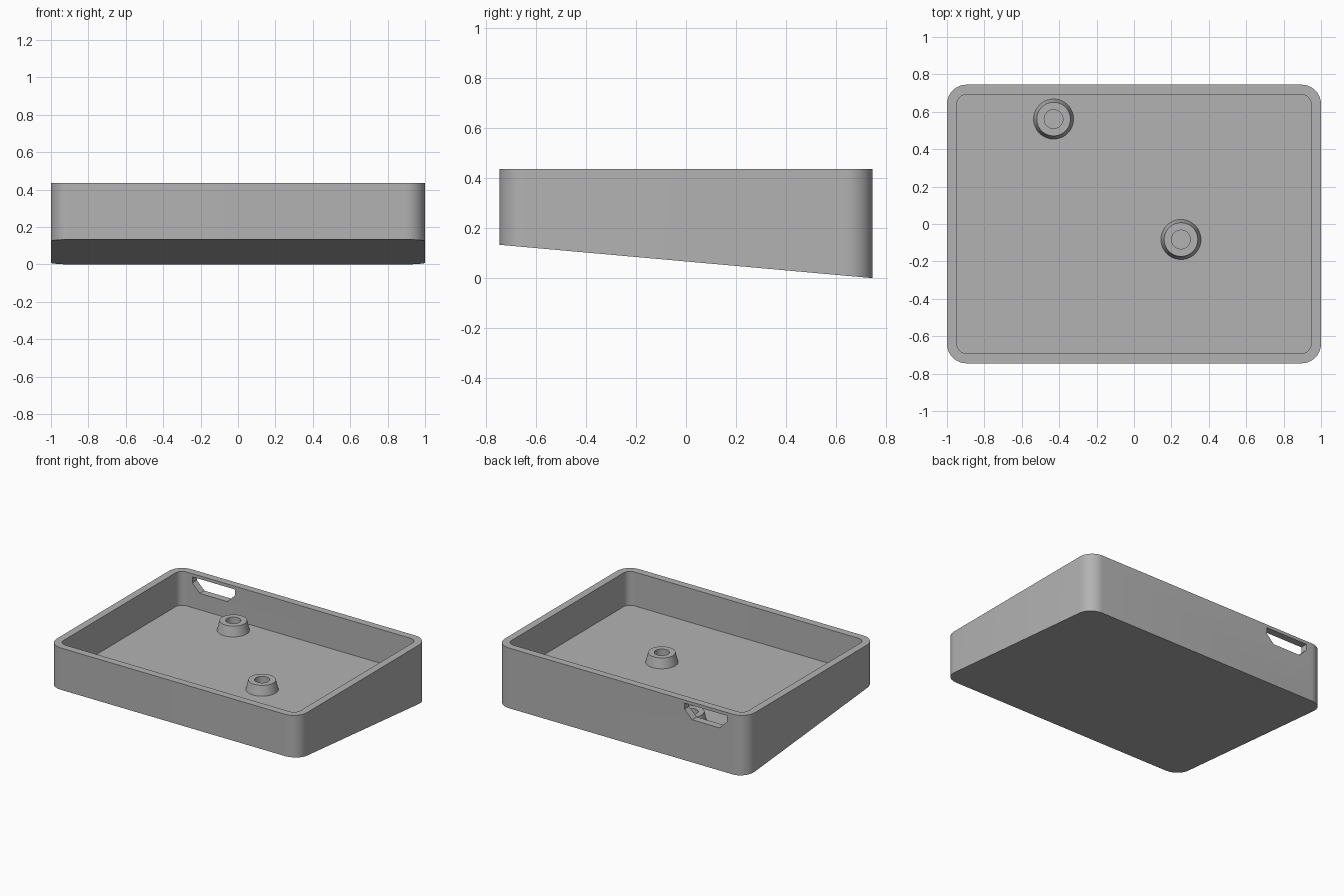
import bpy, bmesh, math
from mathutils import Vector

old = bpy.data.objects.get("Cube")
if old:
    bpy.data.objects.remove(old, do_unlink=True)

grey = bpy.data.materials.new("plain grey")
grey.use_nodes = True
colour = (0.45, 0.45, 0.45, 1)
grey.diffuse_color = colour
grey.node_tree.nodes["Principled BSDF"].inputs["Base Color"].default_value = colour

HALF_X, HALF_Y, TOP, FRONT_Z = 1.0, 0.745, 0.435, 0.133
WALL, RADIUS, FLOOR = 0.053, 0.105, 0.19


def finish(bm, name):
    bmesh.ops.recalc_face_normals(bm, faces=bm.faces)
    mesh = bpy.data.meshes.new(name)
    bm.to_mesh(mesh)
    bm.free()
    mesh.materials.append(grey)
    ob = bpy.data.objects.new(name, mesh)
    bpy.context.collection.objects.link(ob)
    return ob


def smooth(ob):
    bpy.ops.object.select_all(action='DESELECT')
    ob.select_set(True)
    bpy.context.view_layer.objects.active = ob
    bpy.ops.object.shade_smooth_by_angle(angle=math.radians(30))


def rounded_ring(bm, inset, height, steps=10):
    """Rounded rectangle of vertices; height is a function of y."""
    r = RADIUS - inset
    ring = []
    for quarter, (sx, sy) in enumerate([(1, 1), (-1, 1), (-1, -1), (1, -1)]):
        for i in range(steps + 1):
            a = (quarter + i / steps) * math.pi / 2
            x = sx * (HALF_X - RADIUS) + r * math.cos(a)
            y = sy * (HALF_Y - RADIUS) + r * math.sin(a)
            ring.append(bm.verts.new((x, y, height(y))))
    return ring


def circle_ring(bm, centre, r, z, n=48):
    return [bm.verts.new((centre[0] + r * math.cos(i * math.tau / n),
                          centre[1] + r * math.sin(i * math.tau / n), z)) for i in range(n)]


def bridge(bm, rings):
    for a, b in zip(rings, rings[1:]):
        for i in range(len(a)):
            j = (i + 1) % len(a)
            bm.faces.new((a[i], a[j], b[j], b[i]))


# Tray with sloping underside and level floor
bm = bmesh.new()
rings = [rounded_ring(bm, 0, lambda y: FRONT_Z * (HALF_Y - y) / (2 * HALF_Y)),
         rounded_ring(bm, 0, lambda y: TOP),
         rounded_ring(bm, WALL, lambda y: TOP),
         rounded_ring(bm, WALL, lambda y: FLOOR)]
bridge(bm, rings)
bm.faces.new(rings[0])
bm.faces.new(rings[-1])
tray = finish(bm, "tray")

# Port opening through the back wall, with chamfered lower corners
bm = bmesh.new()
left, right, low, high, cut = -0.85, -0.51, 0.308, 0.412, 0.06
outline = [(left, high), (left, low + cut), (left + cut, low),
           (right - cut, low), (right, low + cut), (right, high)]
face = bm.faces.new([bm.verts.new((x, HALF_Y - 0.1, z)) for x, z in outline])
extruded = bmesh.ops.extrude_face_region(bm, geom=[face])["geom"]
bmesh.ops.translate(bm, vec=Vector((0, 0.2, 0)),
                    verts=[v for v in extruded if isinstance(v, bmesh.types.BMVert)])
cutter = finish(bm, "port_cutter")
cutter.hide_render = True

bpy.context.view_layer.objects.active = tray
mod = tray.modifiers.new("port", 'BOOLEAN')
mod.operation = 'DIFFERENCE'
mod.solver = 'EXACT'
mod.object = cutter
bpy.ops.object.modifier_apply(modifier=mod.name)
bpy.data.objects.remove(cutter, do_unlink=True)
smooth(tray)

# Tapered hollow posts on the floor
for name, centre in (("back_post", (-0.43, 0.561)), ("middle_post", (0.251, -0.083))):
    bm = bmesh.new()
    top = FLOOR + 0.07
    bridge(bm, [circle_ring(bm, centre, 0.107, FLOOR),
                circle_ring(bm, centre, 0.09, top),
                circle_ring(bm, centre, 0.05, top),
                circle_ring(bm, centre, 0.05, FLOOR)])
    smooth(finish(bm, name))
